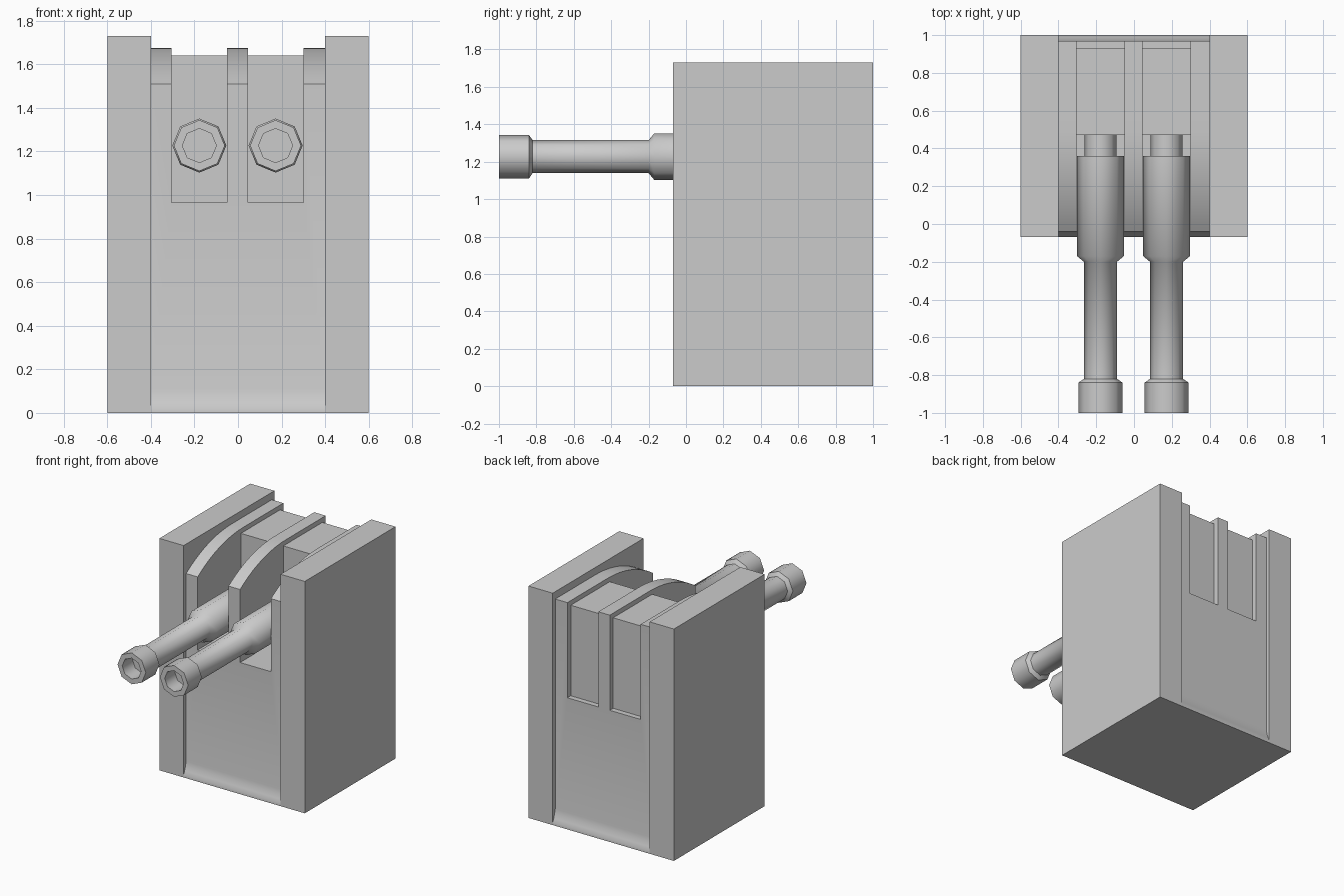
import bpy, bmesh
from math import sin, cos, pi, asin, radians

if "Cube" in bpy.data.objects:
    bpy.data.objects.remove(bpy.data.objects["Cube"])

SLOTS = {"left": (-0.305, -0.05), "right": (0.045, 0.30)}


def add_object(name, bm, angle=None):
    bmesh.ops.recalc_face_normals(bm, faces=bm.faces)
    mesh = bpy.data.meshes.new(name)
    bm.to_mesh(mesh)
    bm.free()
    obj = bpy.data.objects.new(name, mesh)
    bpy.context.collection.objects.link(obj)
    if angle:
        smooth(obj, angle)
    return obj


def activate(obj):
    bpy.ops.object.select_all(action='DESELECT')
    obj.select_set(True)
    bpy.context.view_layer.objects.active = obj


def smooth(obj, angle):
    activate(obj)
    bpy.ops.object.shade_smooth_by_angle(angle=radians(angle))


def prism(name, profile, x0, x1):
    """Extrude a (y, z) profile along x."""
    bm = bmesh.new()
    face = bm.faces.new([bm.verts.new((x0, y, z)) for y, z in profile])
    ext = bmesh.ops.extrude_face_region(bm, geom=[face])
    verts = [g for g in ext["geom"] if isinstance(g, bmesh.types.BMVert)]
    bmesh.ops.translate(bm, verts=verts, vec=(x1 - x0, 0, 0))
    return add_object(name, bm)


def box(name, x0, x1, y0, y1, z0, z1):
    return prism(name, [(y0, z0), (y1, z0), (y1, z1), (y0, z1)], x0, x1)


def lathe_y(name, profile, cx, cz, sides=8):
    """Rings of (y, radius) along the y axis, capped at both ends."""
    bm = bmesh.new()
    rings = [[bm.verts.new((cx + r * cos(2 * pi * i / sides), y,
                            cz + r * sin(2 * pi * i / sides)))
              for i in range(sides)] for y, r in profile]
    for a, b in zip(rings, rings[1:]):
        for i in range(sides):
            j = (i + 1) % sides
            bm.faces.new((a[i], a[j], b[j], b[i]))
    bm.faces.new(rings[0])
    bm.faces.new(rings[-1])
    return add_object(name, bm, 50)


# Armoured side plates
for side, x0 in (("left", -0.6), ("right", 0.4)):
    box(f"side_plate_{side}", x0, x0 + 0.2, -0.07, 1.0, 0, 1.73)

# Turret body: flared foot and arched front roof
flare = [(0.03, 0.0), (0.03, 0.02), (0.018, 0.045), (0.008, 0.075), (0.0, 0.11)]
front = [(-0.04 - d, z) for d, z in flare]
back = [(0.97 + d, z) for d, z in reversed(flare)]
flat_y, top_z, radius, steps = 0.5, 1.675, 0.966, 10
sweep = asin(0.54 / radius)
arch = []
for i in range(steps + 1):
    a = sweep * (1 - i / steps)
    arch.append((flat_y - radius * sin(a), top_z - radius * (1 - cos(a))))
body = prism("turret_body", front + arch + [(0.97, top_z)] + back, -0.4, 0.4)

# Gun slots cut through the body
for side, (x0, x1) in SLOTS.items():
    cutter = box("slot_cutter", x0, x1, -0.3, 1.3, 0.965, 2.0)
    cutter.hide_render = True
    mod = body.modifiers.new("slot", 'BOOLEAN')
    mod.operation, mod.solver, mod.object = 'DIFFERENCE', 'EXACT', cutter
    activate(body)
    bpy.ops.object.modifier_apply(modifier=mod.name)
    bpy.data.objects.remove(cutter)
smooth(body, 30)

# Breech blocks and hollow eight-sided barrels
barrel = [(0.36, 0.124), (-0.17, 0.124), (-0.20, 0.088), (-0.82, 0.088),
          (-0.84, 0.117), (-1.0, 0.117), (-1.0, 0.078), (-0.88, 0.078)]
for side, (x0, x1) in SLOTS.items():
    cx = (x0 + x1) / 2
    box(f"breech_block_{side}", x0, x1, 0.47, 0.93, 0.965, 1.64)
    lathe_y(f"barrel_neck_{side}", [(0.48, 0.085), (0.35, 0.085)], cx, 1.227)
    lathe_y(f"gun_barrel_{side}", barrel, cx, 1.227)
